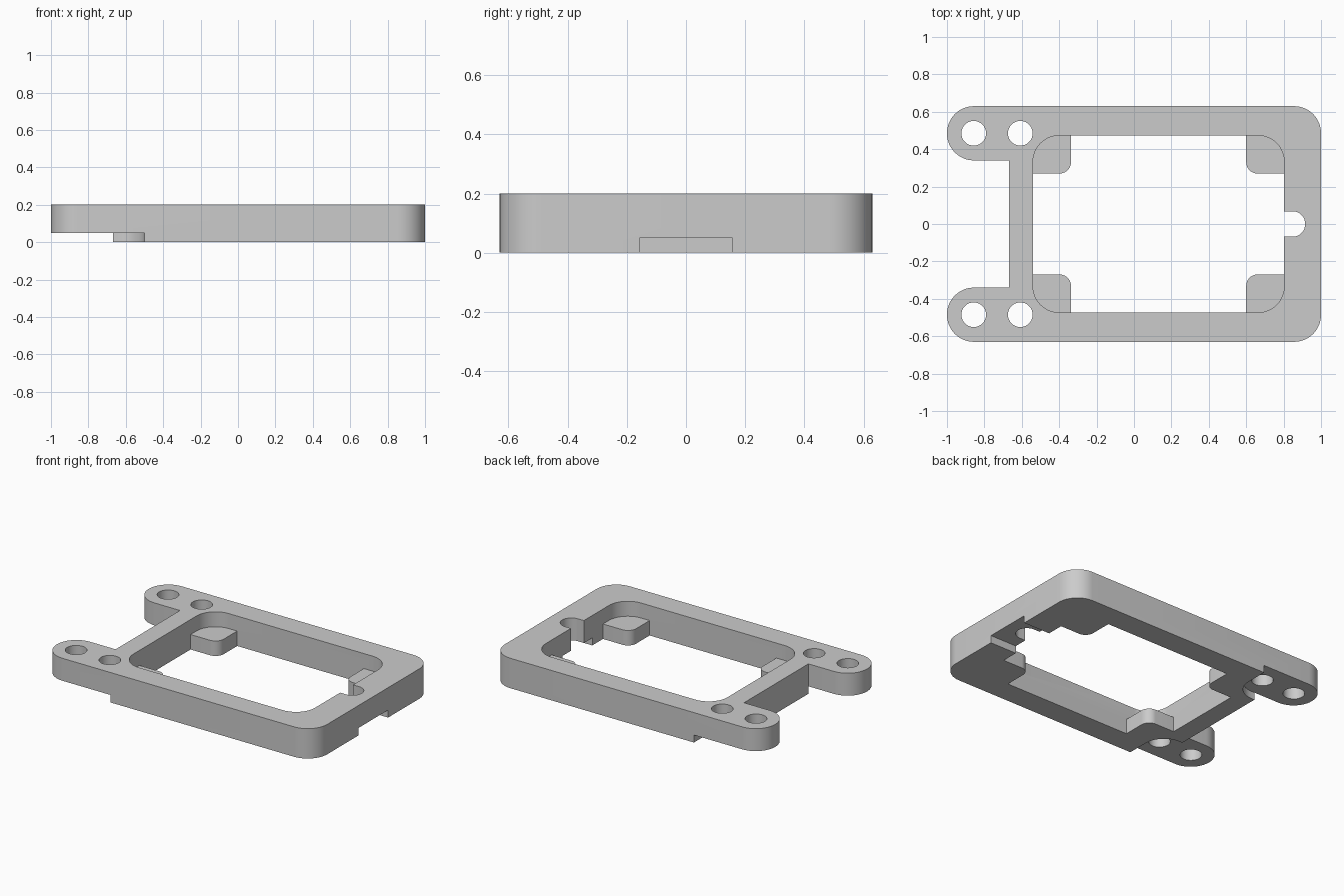
import bpy, bmesh, math
from mathutils import Vector

cube = bpy.data.objects.get("Cube")
if cube:
    bpy.data.objects.remove(cube, do_unlink=True)

grey = bpy.data.materials.new("plain grey")
grey.use_nodes = True
grey.diffuse_color = (0.6, 0.6, 0.6, 1)
grey.node_tree.nodes["Principled BSDF"].inputs["Base Color"].default_value = (0.6, 0.6, 0.6, 1)


def rounded(corners, steps=12):
    """Outline from (x, y, radius) corners, right angles filleted."""
    points = []
    for i, (x, y, r) in enumerate(corners):
        p = Vector((x, y))
        if r == 0:
            points.append(p)
            continue
        a = (Vector(corners[i - 1][:2]) - p).normalized() * r
        b = (Vector(corners[(i + 1) % len(corners)][:2]) - p).normalized() * r
        for k in range(steps + 1):
            t = k / steps * math.pi / 2
            points.append(p + a * (1 - math.sin(t)) + b * (1 - math.cos(t)))
    return points


def prism(name, outline, z0, z1):
    bm = bmesh.new()
    face = bm.faces.new([bm.verts.new((p[0], p[1], z0)) for p in outline])
    top = bmesh.ops.extrude_face_region(bm, geom=[face])["geom"]
    bmesh.ops.translate(bm, vec=(0, 0, z1 - z0),
                        verts=[v for v in top if isinstance(v, bmesh.types.BMVert)])
    bmesh.ops.recalc_face_normals(bm, faces=bm.faces)
    mesh = bpy.data.meshes.new(name)
    bm.to_mesh(mesh)
    bm.free()
    mesh.materials.append(grey)
    obj = bpy.data.objects.new(name, mesh)
    bpy.context.collection.objects.link(obj)
    return obj


def combine(body, tool, operation):
    """Apply a boolean and discard the tool."""
    mod = body.modifiers.new(operation, "BOOLEAN")
    mod.operation, mod.object, mod.solver = operation, tool, "EXACT"
    bpy.context.view_layer.objects.active = body
    bpy.ops.object.modifier_apply(modifier=mod.name)
    bpy.data.objects.remove(tool, do_unlink=True)


def circle(x, y, r, n=40):
    return [(x + r * math.cos(2 * math.pi * k / n), y + r * math.sin(2 * math.pi * k / n))
            for k in range(n)]


LOW, HIGH = -0.1, 0.3      # cutter reach
W, EAR, R = 0.63, 0.34, 0.144

# Frame outline with two ears on the -x end
half = [(1, W, R), (-1, W, R), (-1, EAR, R), (-0.667, EAR, 0)]
outline = half + [(x, -y, r) for x, y, r in reversed(half)]
frame = prism("frame", rounded(outline), 0, 0.2)

# Central opening
opening = [(-0.54, -0.473, 0.14), (0.803, -0.473, 0.14),
           (0.803, 0.473, 0.14), (-0.54, 0.473, 0.14)]
combine(frame, prism("opening_cutter", rounded(opening), LOW, HIGH), "DIFFERENCE")

# Corner support pads
for s in (-1, 1):
    for wall, edge in ((-0.6, -0.337), (0.86, 0.6)):
        pad = [(wall, s * 0.27, 0), (edge, s * 0.27, 0.06),
               (edge, s * 0.53, 0), (wall, s * 0.53, 0)]
        combine(frame, prism("support_pad", rounded(pad), 0, 0.1), "UNION")

# Ear undersides relieved, and bolt holes
for s in (-1, 1):
    relief = [(-1.1, s * EAR, 0), (-0.5, s * EAR, R), (-0.5, s * 0.7, 0), (-1.1, s * 0.7, 0)]
    combine(frame, prism("ear_relief_cutter", rounded(relief), LOW, 0.05), "DIFFERENCE")
    for x in (-0.857, -0.608):
        combine(frame, prism("bolt_hole_cutter", circle(x, s * 0.485, 0.066), LOW, HIGH),
                "DIFFERENCE")

# Cable slot with a round end, and the notch under the +x wall
slot = [(0.7, -0.068, 0), (0.915, -0.068, 0.067), (0.915, 0.068, 0.067), (0.7, 0.068, 0)]
combine(frame, prism("slot_cutter", rounded(slot), LOW, HIGH), "DIFFERENCE")
notch = [(0.7, -0.157, 0), (1.1, -0.157, 0), (1.1, 0.157, 0), (0.7, 0.157, 0)]
combine(frame, prism("notch_cutter", rounded(notch), LOW, 0.05), "DIFFERENCE")

# Smooth curved walls, sharp rims
frame.select_set(True)
bpy.context.view_layer.objects.active = frame
bpy.ops.object.shade_smooth_by_angle(angle=math.radians(30))
